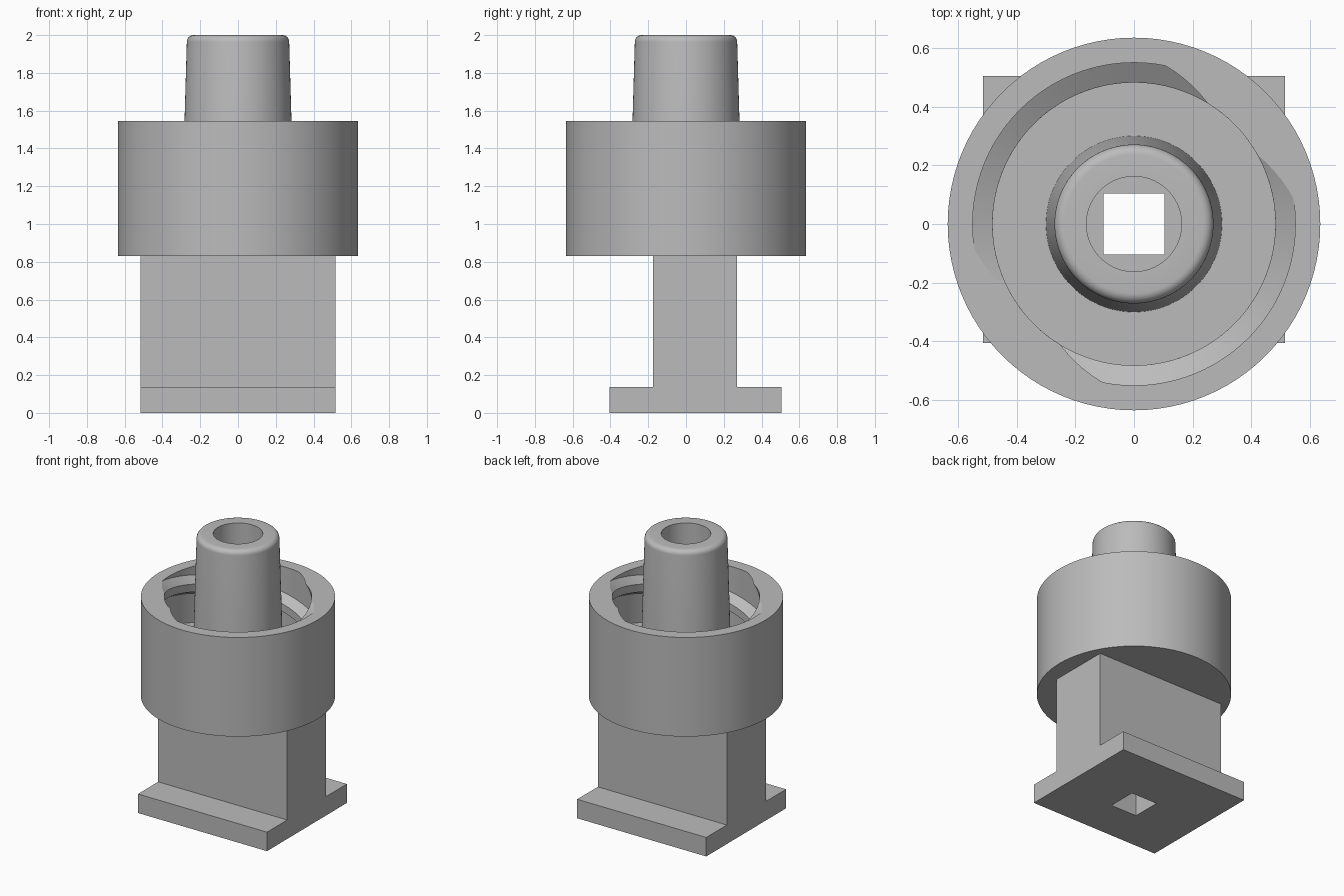
import bpy, bmesh, math

if "Cube" in bpy.data.objects:
    bpy.data.objects.remove(bpy.data.objects["Cube"])

grey = bpy.data.materials.new("light grey plastic")
grey.diffuse_color = (0.5, 0.5, 0.5, 1)
grey.use_nodes = True
grey.node_tree.nodes["Principled BSDF"].inputs["Base Color"].default_value = grey.diffuse_color

SEG = 96
FLOOR, RIM = 0.968, 1.545        # inside floor and rim of the collar
BORE = 0.162
HOLE = 0.104                     # half width of the square passage


def finish(name, bm, smooth=True):
    me = bpy.data.meshes.new(name)
    bm.to_mesh(me)
    bm.free()
    me.materials.append(grey)
    ob = bpy.data.objects.new(name, me)
    bpy.context.collection.objects.link(ob)
    if smooth:
        bpy.ops.object.select_all(action='DESELECT')
        ob.select_set(True)
        bpy.context.view_layer.objects.active = ob
        bpy.ops.object.shade_smooth_by_angle(angle=math.radians(25))
    return ob


def lathe(name, profile):
    """Revolve (radius, z) points around the z axis."""
    bm = bmesh.new()
    rings = []
    for r, z in profile:
        rings.append([bm.verts.new((r * math.cos(a), r * math.sin(a), z))
                      for a in (2 * math.pi * i / SEG for i in range(SEG))])
    for lo, hi in zip(rings, rings[1:]):
        for i in range(SEG):
            j = (i + 1) % SEG
            bm.faces.new((lo[i], lo[j], hi[j], hi[i]))
    return finish(name, bm)


def thread(name, start):
    """Helical trapezoid ridge, trimmed flush at the floor and the rim."""
    lead, root, crest = 0.688, 0.551, 0.482
    section = [(root, -0.067), (crest, -0.028), (crest, 0.028), (root, 0.067)]
    bm = bmesh.new()
    rows = []
    steps = 112
    for k in range(steps + 1):
        t = -2 * math.pi * 1.06 + 2 * math.pi * 1.2 * k / steps
        a = start + t
        z = RIM + lead * t / (2 * math.pi)
        rows.append([bm.verts.new((r * math.cos(a), r * math.sin(a), z + dz))
                     for r, dz in section])
    for p, q in zip(rows, rows[1:]):
        for i in range(4):
            j = (i + 1) % 4
            bm.faces.new((p[i], p[j], q[j], q[i]))
    bm.faces.new(rows[0])
    bm.faces.new(rows[-1])
    for z, up in ((RIM, 1), (FLOOR, -1)):
        geom = bm.verts[:] + bm.edges[:] + bm.faces[:]
        cut = bmesh.ops.bisect_plane(bm, geom=geom, plane_co=(0, 0, z),
                                     plane_no=(0, 0, up), clear_outer=True)
        edges = [e for e in cut['geom_cut'] if isinstance(e, bmesh.types.BMEdge)]
        bmesh.ops.holes_fill(bm, edges=edges, sides=0)
    bmesh.ops.recalc_face_normals(bm, faces=bm.faces[:])
    return finish(name, bm)


# Collar cup
lathe("collar", [(BORE, 0.83), (0.635, 0.83), (0.635, RIM), (0.55, RIM),
                 (0.55, FLOOR), (0.30, FLOOR)])

# Tapered nozzle with rounded tip and round bore
fr = 0.035
tip = [(0.271 - fr + fr * math.cos(a), 2 - fr + fr * math.sin(a))
       for a in (math.pi / 2 * i / 6 for i in range(7))]
lathe("nozzle", [(0.30, FLOOR)] + tip + [(BORE, 2.0), (BORE, 0.83)])

# Two-start internal thread
for n in range(2):
    thread(f"thread_ridge_{n + 1}", math.radians(44) + n * math.pi)

# Foot plate and upright block as one T-shaped extrusion
outline = [(-0.405, 0), (0.505, 0), (0.505, 0.137), (0.27, 0.137),
           (0.27, 0.83), (-0.175, 0.83), (-0.175, 0.137), (-0.405, 0.137)]
bm = bmesh.new()
face = bm.faces.new([bm.verts.new((-0.515, y, z)) for y, z in outline])
ext = bmesh.ops.extrude_face_region(bm, geom=[face])
bmesh.ops.translate(bm, vec=(1.03, 0, 0),
                    verts=[v for v in ext['geom'] if isinstance(v, bmesh.types.BMVert)])
bmesh.ops.recalc_face_normals(bm, faces=bm.faces[:])
base = finish("base", bm, smooth=False)

# Square passage through the base
bm = bmesh.new()
bmesh.ops.create_cube(bm, size=1)
bmesh.ops.scale(bm, vec=(2 * HOLE, 2 * HOLE, 1.2), verts=bm.verts)
bmesh.ops.translate(bm, vec=(0, 0, 0.4), verts=bm.verts)
cutter = finish("passage_cutter", bm, smooth=False)
cutter.hide_render = True
cutter.hide_set(True)
mod = base.modifiers.new("passage", 'BOOLEAN')
mod.operation = 'DIFFERENCE'
mod.solver = 'EXACT'
mod.object = cutter
